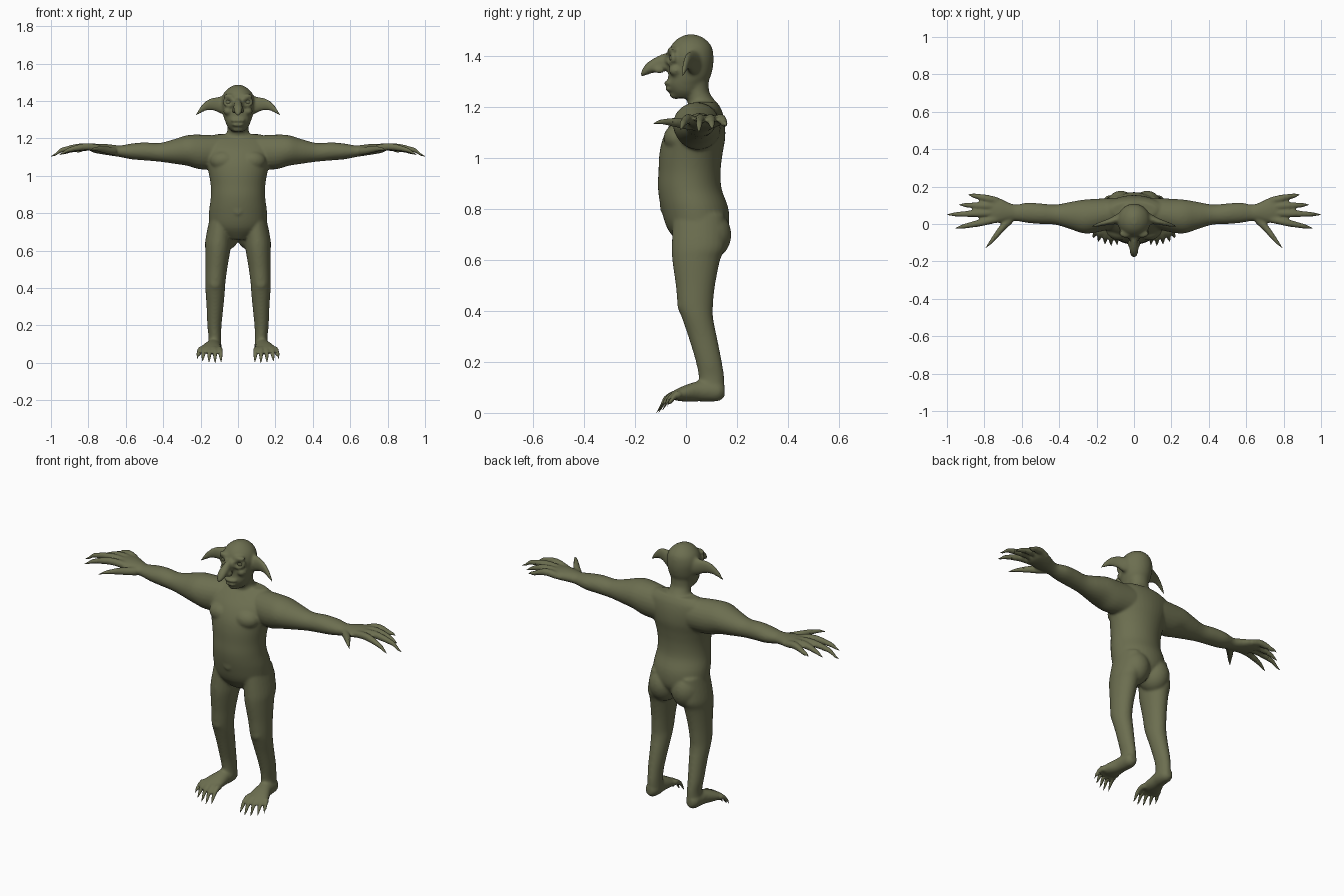
import bpy, bmesh, math
from mathutils import Vector, Matrix

skin = bpy.data.materials.new("olive_skin")
skin.diffuse_color = (0.15, 0.157, 0.08, 1)
AXES = {'z': ((1, 0, 0), (0, 1, 0)), 'x': ((0, 1, 0), (0, 0, 1)), 'y': ((1, 0, 0), (0, 0, 1))}


def smooth_rings(rings, steps=4):
    """Catmull-Rom interpolation of (x, y, z, ru, rv) rings."""
    v = [Vector(r) for r in rings]
    out = []
    for i in range(len(v) - 1):
        a, b, c, d = v[max(i - 1, 0)], v[i], v[i + 1], v[min(i + 2, len(v) - 1)]
        for k in range(steps):
            t = k / steps
            out.append(0.5 * (2 * b + (c - a) * t + (2 * a - 5 * b + 4 * c - d) * t * t
                              + (3 * b - a - 3 * c + d) * t ** 3))
    return out + [v[-1]]


def loft(bm, rings, axis, mirror=False, n=24, curve=True):
    """Closed loft of ellipses lying across the given axis."""
    u, w = (Vector(a) for a in AXES[axis])
    pts = smooth_rings(rings) if curve else [Vector(r) for r in rings]
    for s in ((1, -1) if mirror else (1,)):
        loops = []
        for p in pts:
            loop = []
            for k in range(n):
                a = math.tau * k / n
                q = Vector(p[:3]) + u * max(p[3], .0005) * math.cos(a) + w * max(p[4], .0005) * math.sin(a)
                loop.append(bm.verts.new((q.x * s, q.y, q.z)))
            loops.append(loop)
        for A, B in zip(loops, loops[1:]):
            for k in range(n):
                bm.faces.new((A[k], A[k - 1], B[k - 1], B[k]))
        bm.faces.new(loops[0])
        bm.faces.new(loops[-1])


def ball(bm, c, r, mirror=False):
    for s in ((1, -1) if mirror else (1,)):
        m = Matrix.Translation((c[0] * s, c[1], c[2])) @ Matrix.Diagonal((*r, 1))
        bmesh.ops.create_uvsphere(bm, u_segments=24, v_segments=16, radius=1, matrix=m)


def ring(bm, c, rx, rz, thick, tilt=0, mirror=False):
    """Torus facing -y, its outer side swept back by tilt."""
    for s in ((1, -1) if mirror else (1,)):
        g = []
        for i in range(24):
            a = math.tau * i / 24
            row = []
            for j in range(10):
                b = math.tau * j / 10
                x = (rx + thick * math.cos(b)) * math.cos(a)
                z = (rz + thick * math.cos(b)) * math.sin(a)
                row.append(bm.verts.new(((c[0] + x) * s, c[1] + thick * math.sin(b) + x * tilt, c[2] + z)))
            g.append(row)
        for i in range(24):
            for j in range(10):
                bm.faces.new((g[i][j], g[i - 1][j], g[i - 1][j - 1], g[i][j - 1]))


def finish(bm, name):
    bmesh.ops.recalc_face_normals(bm, faces=bm.faces)
    for f in bm.faces:
        f.smooth = True
    me = bpy.data.meshes.new(name)
    bm.to_mesh(me)
    bm.free()
    me.materials.append(skin)
    ob = bpy.data.objects.new(name, me)
    bpy.context.collection.objects.link(ob)
    return ob


body, claws, eyes = bmesh.new(), bmesh.new(), bmesh.new()

# torso, buttocks, navel
loft(body, [(0, .05, .66, .07, .07), (0, .047, .72, .145, .118), (0, .035, .8, .155, .132),
            (0, .015, .88, .146, .125), (0, .014, .95, .146, .122), (0, .02, 1.02, .158, .124),
            (0, .032, 1.08, .175, .122), (0, .047, 1.14, .19, .105), (0, .065, 1.19, .18, .075),
            (0, .075, 1.222, .12, .045)], 'z', n=40)
ball(body, (.07, .088, .70), (.082, .09, .1), True)
ball(body, (.075, -.03, 1.08), (.075, .058, .055), True)
ring(body, (0, -.096, .81), .013, .012, .007)

# neck and head
loft(body, [(0, .075, 1.18, .11, .06), (0, .062, 1.22, .065, .056), (0, .045, 1.26, .056, .047),
            (0, .04, 1.31, .06, .05)], 'z')
loft(body, [(0, -.005, 1.236, .032, .04), (0, -.002, 1.26, .055, .06), (0, .002, 1.29, .068, .077),
            (0, .013, 1.32, .078, .083), (0, .018, 1.36, .085, .088), (0, .018, 1.40, .089, .09),
            (0, .02, 1.44, .077, .08), (0, .02, 1.47, .048, .053), (0, .02, 1.486, .015, .02)], 'z', n=40)

# brow, eyelids, cheeks, lips, chin
ball(body, (.045, -.052, 1.425), (.034, .022, .013), True)
ring(body, (.049, -.062, 1.394), .025, .02, .0085, .45, True)
ball(body, (.052, -.04, 1.345), (.026, .028, .022), True)
ball(body, (0, -.068, 1.296), (.04, .019, .009))
ball(body, (0, -.065, 1.272), (.034, .018, .009))
ball(body, (0, -.04, 1.25), (.03, .024, .018))
ball(eyes, (.049, -.042, 1.394), (.023, .023, .021), True)

# hooked nose with nostrils
loft(body, [(0, -.05, 1.385, .02, .035), (0, -.09, 1.375, .021, .036), (0, -.125, 1.365, .024, .029),
            (0, -.155, 1.35, .022, .023), (0, -.172, 1.335, .014, .014), (0, -.18, 1.325, .004, .004)], 'y')
ball(body, (.021, -.105, 1.347), (.014, .022, .014), True)

# drooping pointed ears
loft(body, [(.06, .035, 1.38, .035, .055), (.095, .025, 1.378, .026, .045), (.13, .014, 1.383, .018, .035),
            (.165, .004, 1.377, .013, .028), (.2, -.006, 1.352, .01, .018), (.228, -.012, 1.322, .004, .004)],
     'x', True)

# arms and palms
loft(body, [(.1, .06, 1.125, .08, .09), (.2, .045, 1.127, .09, .093), (.27, .04, 1.135, .09, .082),
            (.34, .045, 1.13, .073, .066), (.42, .05, 1.125, .054, .05), (.5, .055, 1.13, .055, .048),
            (.57, .06, 1.13, .054, .042), (.63, .06, 1.131, .044, .031), (.67, .065, 1.136, .05, .03),
            (.72, .072, 1.142, .066, .028), (.77, .076, 1.145, .066, .022), (.79, .076, 1.145, .05, .012)],
     'x', True)

# fingers: base y, tip x, tip y, tip z
for y0, tx, ty, tz in ((.125, .885, .157, 1.125), (.093, .935, .103, 1.115),
                       (.06, 1.0, .05, 1.104), (.026, .955, -.022, 1.112)):
    P = lambda t, z, r: (.73 + (tx - .73) * t, y0 + (ty - y0) * t, z, r, r)
    loft(body, [P(0, 1.145, .019), P(.3, 1.155, .02), P(.55, 1.15, .018),
                P(.75, 1.14, .013), P(.85, 1.132, .008)], 'x', True, 16)
    loft(claws, [P(.65, 1.144, .014), P(.8, 1.136, .0115), P(.92, tz + .009, .006), P(1, tz, .0005)], 'x', True, 12)

# thumbs
loft(body, [(.65, .035, 1.13, .03, .022), (.69, -.005, 1.135, .028, .021), (.73, -.05, 1.142, .025, .018),
            (.755, -.082, 1.143, .018, .013)], 'x', True, 16)
loft(claws, [(.745, -.07, 1.143, .02, .013), (.77, -.1, 1.143, .012, .008), (.793, -.128, 1.136, .0005, .0005)],
     'x', True, 12)

# legs
loft(body, [(.09, .05, .78, .06, .1), (.104, .05, .66, .07, .106), (.108, .04, .6, .067, .094),
            (.116, .037, .5, .058, .077), (.121, .037, .42, .053, .069), (.122, .046, .37, .051, .061),
            (.123, .065, .3, .045, .056), (.126, .09, .2, .038, .051), (.124, .1, .14, .034, .05),
            (.125, .1, .09, .036, .05), (.126, .1, .06, .032, .042)], 'z', True)
ball(body, (.122, -.008, .425), (.034, .026, .04), True)

# feet
loft(body, [(.128, .152, .085, .018, .022), (.128, .13, .085, .035, .038), (.128, .09, .086, .04, .042),
            (.133, .05, .085, .042, .04), (.142, .005, .078, .053, .034), (.148, -.03, .072, .06, .025),
            (.15, -.055, .068, .05, .015)], 'y', True)

# toes and toe claws: base x, tip x, tip y, tip z
for x0, tx, ty, tz in ((.102, .09, -.112, .004), (.126, .122, -.117, .0), (.15, .155, -.108, .002),
                       (.174, .19, -.094, .008), (.193, .218, -.075, .022)):
    Q = lambda t, z, r: (x0 + (tx - x0) * t, -.02 + (ty + .02) * t, z, r, r)
    loft(body, [Q(0, .07, .017), Q(.3, .071, .017), Q(.6, .058, .014), Q(.75, .048, .01)], 'y', True, 14)
    loft(claws, [Q(.5, .06, .012), Q(.7, .048, .011), Q(.87, tz + .018, .006), Q(1, tz, .0005)], 'y', True, 12)

# fuse the body into one smooth skin
ob = finish(body, "body")
m = ob.modifiers.new("fuse", 'REMESH')
m.mode = 'VOXEL'
m.voxel_size = .007
m.use_smooth_shade = True
m = ob.modifiers.new("soften", 'SMOOTH')
m.factor = .5
m.iterations = 6
finish(claws, "claws")
finish(eyes, "eyes")
